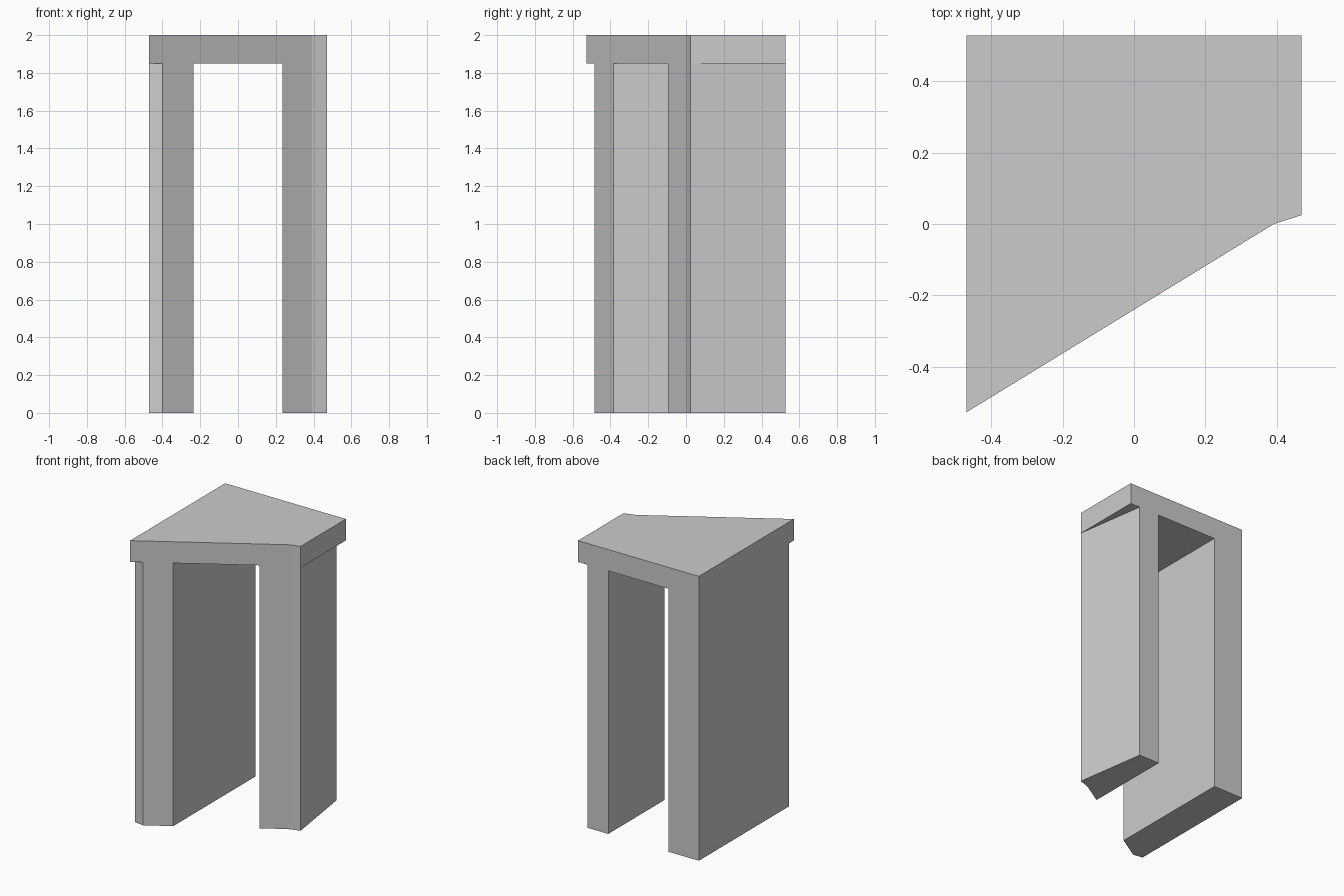
import bpy, bmesh

if "Cube" in bpy.data.objects:
    bpy.data.objects.remove(bpy.data.objects["Cube"])

BACK, HALF, INNER = 0.528, 0.47, 0.235
SOFFIT, TOP = 1.85, 2.0


def front(x):
    """y of the slanted front face at a given x."""
    return -0.528 + (x + HALF) * 0.528 / 0.862


def prism(name, outline, z0, z1):
    """Extrude a plan outline between two heights."""
    bm = bmesh.new()
    base = bm.faces.new([bm.verts.new((x, y, z0)) for x, y in outline])
    ext = bmesh.ops.extrude_face_region(bm, geom=[base])
    verts = [g for g in ext["geom"] if isinstance(g, bmesh.types.BMVert)]
    bmesh.ops.translate(bm, verts=verts, vec=(0, 0, z1 - z0))
    bmesh.ops.recalc_face_normals(bm, faces=bm.faces)
    mesh = bpy.data.meshes.new(name)
    bm.to_mesh(mesh)
    bm.free()
    obj = bpy.data.objects.new(name, mesh)
    bpy.context.collection.objects.link(obj)
    return obj


# Top slab with the slanted front and small clipped corner
prism("top_slab", [(-HALF, BACK), (-HALF, front(-HALF)), (0.392, front(0.392)),
                   (HALF, 0.025), (HALF, BACK)], SOFFIT, TOP)

# Left wall, its outer front corner set back under the slab
prism("left_wall", [(-HALF, BACK), (-HALF, -0.474), (-0.40, front(-0.40)),
                    (-INNER, front(-INNER)), (-INNER, BACK)], 0, SOFFIT)

# Right wall, its outer face tapering inwards towards the back
prism("right_wall", [(INNER, BACK), (INNER, front(INNER)), (0.392, front(0.392)),
                     (HALF, 0.025), (0.395, BACK)], 0, SOFFIT)
